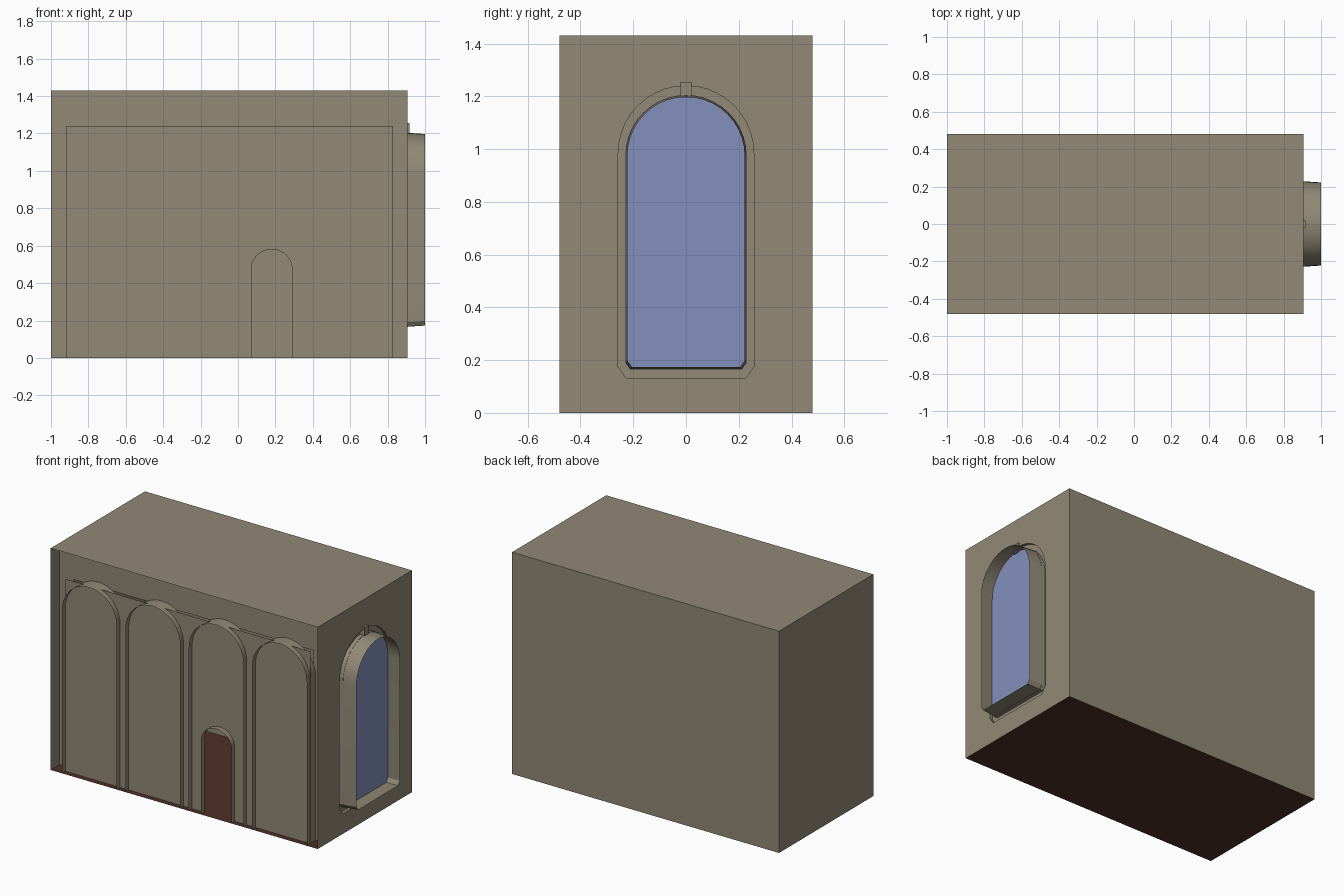
import bpy, bmesh, math
from mathutils import Vector

if "Cube" in bpy.data.objects:
    bpy.data.objects.remove(bpy.data.objects["Cube"])


def material(name, rgb):
    m = bpy.data.materials.new(name)
    m.diffuse_color = (*rgb, 1)
    m.use_nodes = True
    m.node_tree.nodes["Principled BSDF"].inputs["Base Color"].default_value = m.diffuse_color
    return m


STONE = material("stone", (0.287, 0.25, 0.18))
GLASS = material("blue_glass", (0.23, 0.279, 0.503))
FLOOR = material("red_brown_floor", (0.08, 0.03, 0.02))

XL, XR, Y, H = -1.0, 0.905, 0.48, 1.43


def finish(name, bm, mat, smooth=False):
    bmesh.ops.remove_doubles(bm, verts=bm.verts, dist=1e-5)
    me = bpy.data.meshes.new(name)
    bm.to_mesh(me)
    bm.free()
    me.materials.append(mat)
    ob = bpy.data.objects.new(name, me)
    bpy.context.collection.objects.link(ob)
    if smooth:
        bpy.ops.object.select_all(action='DESELECT')
        ob.select_set(True)
        bpy.context.view_layer.objects.active = ob
        bpy.ops.object.shade_smooth_by_angle(angle=math.radians(30))
    return ob


def arch(c, w, base, crown, rise=None, chamfer=0, n=20):
    """Outline of an arch: (u, z) points from the left foot over the top to the right foot."""
    rise = rise or w
    arc = [(c - w * math.cos(math.pi * i / n), crown - rise + rise * math.sin(math.pi * i / n))
           for i in range(n + 1)]
    if chamfer:
        return ([(c - w + chamfer * .7, base), (c - w, base + chamfer)] + arc
                + [(c + w, base + chamfer), (c + w - chamfer * .7, base)])
    return [(c - w, base)] + arc + [(c + w, base)]


def on_front(y):
    return lambda p: Vector((p[0], y, p[1]))


def on_side(x):
    return lambda p: Vector((x, p[0], p[1]))


def sheet(name, loops, place, normal, mat):
    """Flat face from an outline, with any further loops as holes."""
    bm = bmesh.new()
    for loop in loops:
        vs = [bm.verts.new(place(p)) for p in loop]
        for i, v in enumerate(vs):
            bm.edges.new((v, vs[(i + 1) % len(vs)]))
    bmesh.ops.triangle_fill(bm, use_beauty=True, edges=bm.edges[:], normal=normal)
    return finish(name, bm, mat)


def shell(name, a, place_a, b, place_b, mat, closed=False):
    """Strip of faces joining two outlines with the same point count."""
    bm = bmesh.new()
    va = [bm.verts.new(place_a(p)) for p in a]
    vb = [bm.verts.new(place_b(p)) for p in b]
    n = len(va)
    for i in range(n if closed else n - 1):
        j = (i + 1) % n
        bm.faces.new((va[i], va[j], vb[j], vb[i]))
    return finish(name, bm, mat, True)


def box(name, lo, hi, mat):
    bm = bmesh.new()
    bmesh.ops.create_cube(bm, size=1)
    for v in bm.verts:
        v.co = Vector([(l + h) / 2 + c * (h - l) for l, h, c in zip(lo, hi, v.co)])
    return finish(name, bm, mat)


def rect(a, b, z0, z1):
    return [(a, z0), (a, z1), (b, z1), (b, z0)]


# room shell: roof, floor, back and left walls
def flat(z):
    return lambda p: Vector((p[0], p[1], z))


sheet("roof", [rect(XL, XR, -Y, Y)], flat(H), (0, 0, 1), STONE)
sheet("floor", [rect(XL, XR, -Y, Y)], flat(0), (0, 0, 1), FLOOR)
sheet("back_wall", [rect(XL, XR, 0, H)], on_front(Y), (0, 1, 0), STONE)
sheet("left_wall", [rect(-Y, Y, 0, H)], on_side(XL), (-1, 0, 0), STONE)

# right wall with an arched recess around the window
recess = arch(0, 0.257, 0.13, 1.24, chamfer=0.045)
sheet("right_wall", [rect(-Y, Y, 0, H), recess], on_side(XR), (1, 0, 0), STONE)
shell("window_recess_edge", recess, on_side(XR), recess, on_side(0.885), STONE, True)
sheet("window_recess_back", [recess], on_side(0.885), (1, 0, 0), STONE)

# protruding window surround, pane and keystone
outer = arch(0, 0.23, 0.165, 1.205, chamfer=0.025)
rim = arch(0, 0.222, 0.173, 1.197, chamfer=0.025)
shell("window_surround", outer, on_side(0.885), rim, on_side(1.0), STONE, True)
sheet("window_pane", [outer], on_side(0.91), (1, 0, 0), GLASS)
box("window_keystone", (0.885, -0.02, 1.195), (0.918, 0.02, 1.255), STONE)

# recessed front wall, open behind the arcade panel
WALL_Y, PANEL_Y, RIM_Y = -0.388, -0.445, -0.479
wall = [(XL, 0), (XL, H), (XR, H), (XR, 0), (0.81, 0), (0.81, 1.22), (-0.90, 1.22), (-0.90, 0)]
sheet("front_wall", [wall], on_front(WALL_Y), (0, -1, 0), STONE)

# arcade panel with the doorway cut out
door = arch(0.18, 0.108, 0, 0.58, 0.1)
panel = [(-0.92, 0), (-0.92, 1.24), (0.83, 1.24), (0.83, 0)] + door[::-1]
sheet("arcade_panel", [panel], on_front(PANEL_Y), (0, -1, 0), STONE)
shell("door_surround", door, on_front(RIM_Y), door, on_front(PANEL_Y), STONE)

# four blind arches with diamond plates
for i in range(4):
    c = -0.725 + 0.452 * i
    a = arch(c, 0.195, 0, 1.25)
    shell(f"arch_surround_{i + 1}", a, on_front(RIM_Y), a, on_front(WALL_Y), STONE)
    for z in (0.29, 0.745):
        if i == 2 and z < 0.5:
            continue  # doorway takes this place
        d = [(c - 0.142, z), (c, z + 0.142), (c + 0.142, z), (c, z - 0.142)]
        sheet(f"diamond_plate_{i + 1}_{'low' if z < 0.5 else 'high'}", [d],
              on_front(PANEL_Y - 0.003), (0, -1, 0), STONE)
